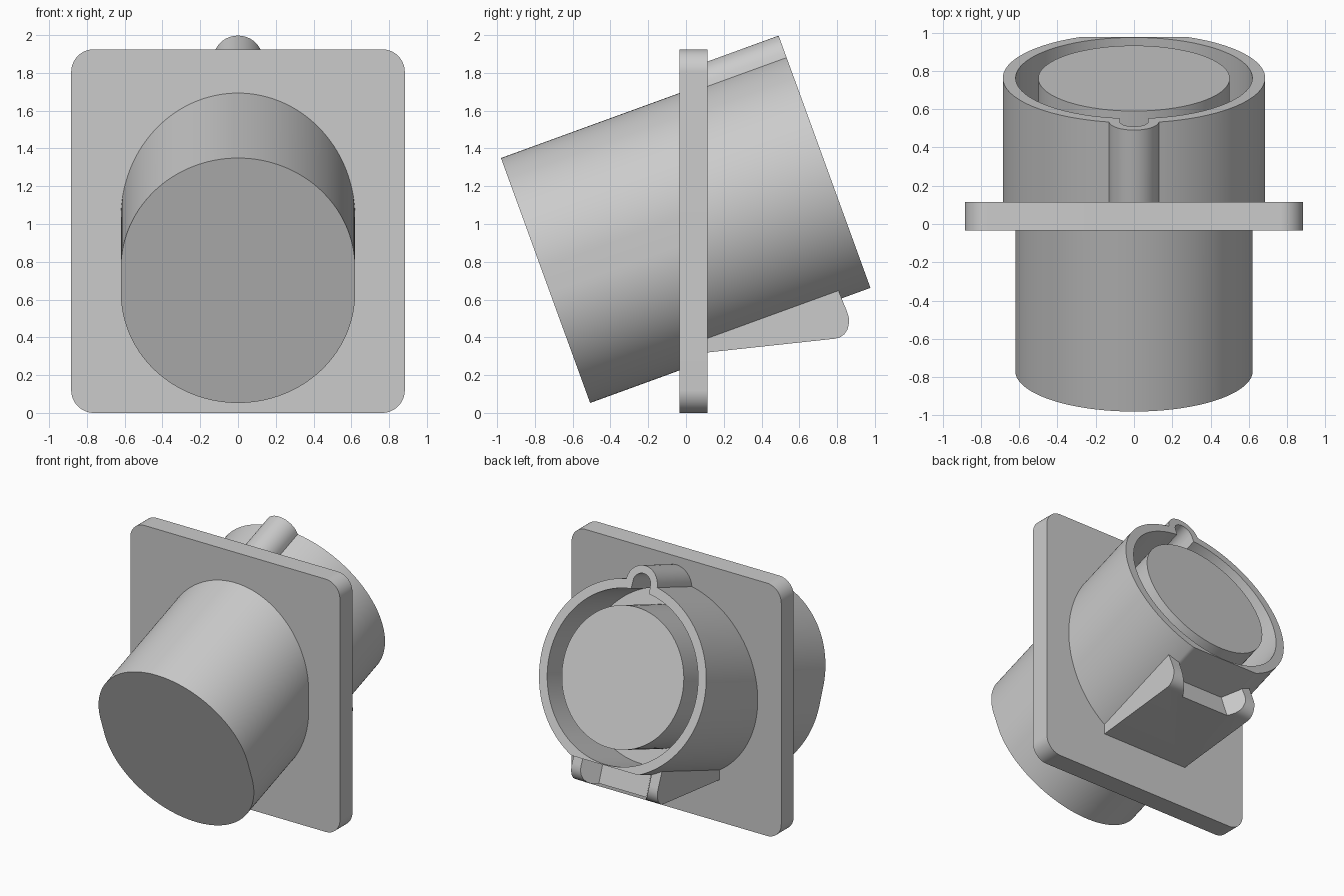
import bpy, bmesh, math
from mathutils import Matrix, Vector

cube = bpy.data.objects.get("Cube")
if cube:
    bpy.data.objects.remove(cube, do_unlink=True)

grey = bpy.data.materials.new("light_grey")
grey.use_nodes = True
colour = (0.6, 0.6, 0.6, 1)
grey.diffuse_color = colour
grey.node_tree.nodes["Principled BSDF"].inputs["Base Color"].default_value = colour

# Tilted frame: x across, "up" over the socket face, "axis" out of the back
TILT = math.radians(20)
up = Vector((0, -math.sin(TILT), math.cos(TILT)))
axis = Vector((0, math.cos(TILT), math.sin(TILT)))
origin = up * 0.913
TILTED = Matrix(((1, up.x, axis.x, origin.x), (0, up.y, axis.y, origin.y),
                 (0, up.z, axis.z, origin.z), (0, 0, 0, 1)))
# Upright frame: x across, z up, extruded along y
UPRIGHT = Matrix(((1, 0, 0, 0), (0, 0, 1, 0), (0, 1, 0, 0), (0, 0, 0, 1)))
# Side frame: y, z profile extruded along x
SIDE = Matrix(((0, 0, 1, 0), (1, 0, 0, 0), (0, 1, 0, 0), (0, 0, 0, 1)))
RIM = 1.144
FLOOR = 0.69


def prism(name, profiles, start, end, frame, clip=None, cutter=False):
    """Extrude closed profiles between two depths; clip keeps one side of a y plane."""
    bm = bmesh.new()
    for profile in profiles:
        face = bm.faces.new([bm.verts.new((x, y, start)) for x, y in profile])
        new = bmesh.ops.extrude_face_region(bm, geom=[face])["geom"]
        verts = [g for g in new if isinstance(g, bmesh.types.BMVert)]
        bmesh.ops.translate(bm, vec=(0, 0, end - start), verts=verts)
    bm.transform(frame)
    if clip:
        y, side = clip
        cut = bmesh.ops.bisect_plane(bm, geom=bm.verts[:] + bm.edges[:] + bm.faces[:],
                                     plane_co=(0, y, 0), plane_no=(0, side, 0), clear_inner=True)
        edges = [g for g in cut["geom_cut"] if isinstance(g, bmesh.types.BMEdge)]
        bmesh.ops.contextual_create(bm, geom=edges)
    bmesh.ops.recalc_face_normals(bm, faces=bm.faces[:])
    mesh = bpy.data.meshes.new(name)
    bm.to_mesh(mesh)
    bm.free()
    mesh.materials.append(grey)
    ob = bpy.data.objects.new(name, mesh)
    bpy.context.collection.objects.link(ob)
    if cutter:
        ob.hide_render = True
    return ob


def finish(ob, *cutters):
    """Apply the cuts and smooth the curved walls."""
    bpy.ops.object.select_all(action='DESELECT')
    bpy.context.view_layer.objects.active = ob
    ob.select_set(True)
    for c in cutters:
        mod = ob.modifiers.new("cut", 'BOOLEAN')
        mod.operation = 'DIFFERENCE'
        mod.solver = 'EXACT'
        mod.object = c
        bpy.ops.object.modifier_apply(modifier=mod.name)
    bpy.ops.object.shade_smooth_by_angle(angle=math.radians(30))


def circle(r, cx=0, cy=0, n=96):
    return [(cx + r * math.cos(math.tau * i / n), cy + r * math.sin(math.tau * i / n))
            for i in range(n)]


def stadium(hx, hy, r, n=24):
    """Rectangle with half sizes hx, hy and rounded corners."""
    pts = []
    for q, (sx, sy) in enumerate(((1, 1), (-1, 1), (-1, -1), (1, -1))):
        for i in range(n + 1):
            a = (q + i / n) * math.pi / 2
            p = (sx * (hx - r) + r * math.cos(a), sy * (hy - r) + r * math.sin(a))
            if not pts or math.dist(p, pts[-1]) > 1e-5:
                pts.append(p)
    if math.dist(pts[0], pts[-1]) < 1e-5:
        pts.pop()
    return pts


def keyed_circle(r, key_r, flat=None, key_y=0.666, n=360):
    """Circle with a round key bump at the top and an optional flat at the bottom."""
    pts = []
    for i in range(n):
        a = math.tau * i / n
        d = r
        s, c = math.sin(a), math.cos(a)
        inside = key_r ** 2 - (key_y * c) ** 2
        if s > 0 and inside > 0:
            d = max(d, key_y * s + math.sqrt(inside))
        if flat and d * s < -flat:
            d = -flat / s
        pts.append((d * c, d * s))
    return pts


# Square mounting plate with four screw holes
plate_mid = 0.9625
plate_shape = [(x, y + plate_mid) for x, y in stadium(0.883, plate_mid, 0.12)]
plate = prism("mounting_plate", [plate_shape], -0.035, 0.115, UPRIGHT)
screws = prism("screw_hole_cutter",
               [circle(0.052, x, z, 40) for x in (-0.74, 0.74) for z in (0.145, 1.78)],
               -0.2, 0.3, UPRIGHT, cutter=True)
finish(plate, screws)

# Front housing: slightly tall rounded barrel with a closed end
finish(prism("front_housing", [stadium(0.62, 0.69, 0.62, 36)], -0.459, 1.1, TILTED, clip=(0.04, -1)))

# Rear socket shell with key ridge, hollowed by a keyed bore
bore = prism("bore_cutter", [keyed_circle(0.618, 0.075)], FLOOR, RIM + 0.3, TILTED, cutter=True)
shell = prism("socket_shell", [keyed_circle(0.685, 0.13, 0.625)], -0.2, RIM, TILTED, clip=(0.04, 1))
finish(shell, bore)

# Contact core with five pin holes, the top one larger
core = prism("contact_core", [circle(0.5)], FLOOR - 0.02, RIM - 0.002, TILTED)
pins = []
for k in range(5):
    a = math.pi / 2 + k * math.tau / 5
    pins.append(circle(0.068 if k else 0.087, 0.29 * math.cos(a), 0.29 * math.sin(a), 40))
pin_holes = prism("pin_hole_cutter", pins, FLOOR + 0.05, RIM + 0.2, TILTED, cutter=True)
finish(core, pin_holes)

# Hinge bracket under the socket, notched between two ears
bracket_side = [(0.04, 0.312), (0.79, 0.393), (0.815, 0.4), (0.838, 0.416), (0.855, 0.442),
                (0.863, 0.475), (0.862, 0.505), (0.853, 0.535), (0.79, 0.69), (0.04, 0.417)]
bracket = prism("hinge_bracket", [bracket_side], -0.363, 0.363, SIDE)
notch = prism("notch_cutter", [[(-0.2, 0.85), (0.2, 0.85), (0.31, 1.02), (-0.31, 1.02)]],
              -1.0, -0.3, TILTED @ Matrix(((1, 0, 0, 0), (0, 0, 1, 0), (0, 1, 0, 0), (0, 0, 0, 1))),
              cutter=True)
finish(bracket, notch, bore)

# Helpers are no longer needed
for helper in (screws, bore, pin_holes, notch):
    bpy.data.objects.remove(helper, do_unlink=True)
